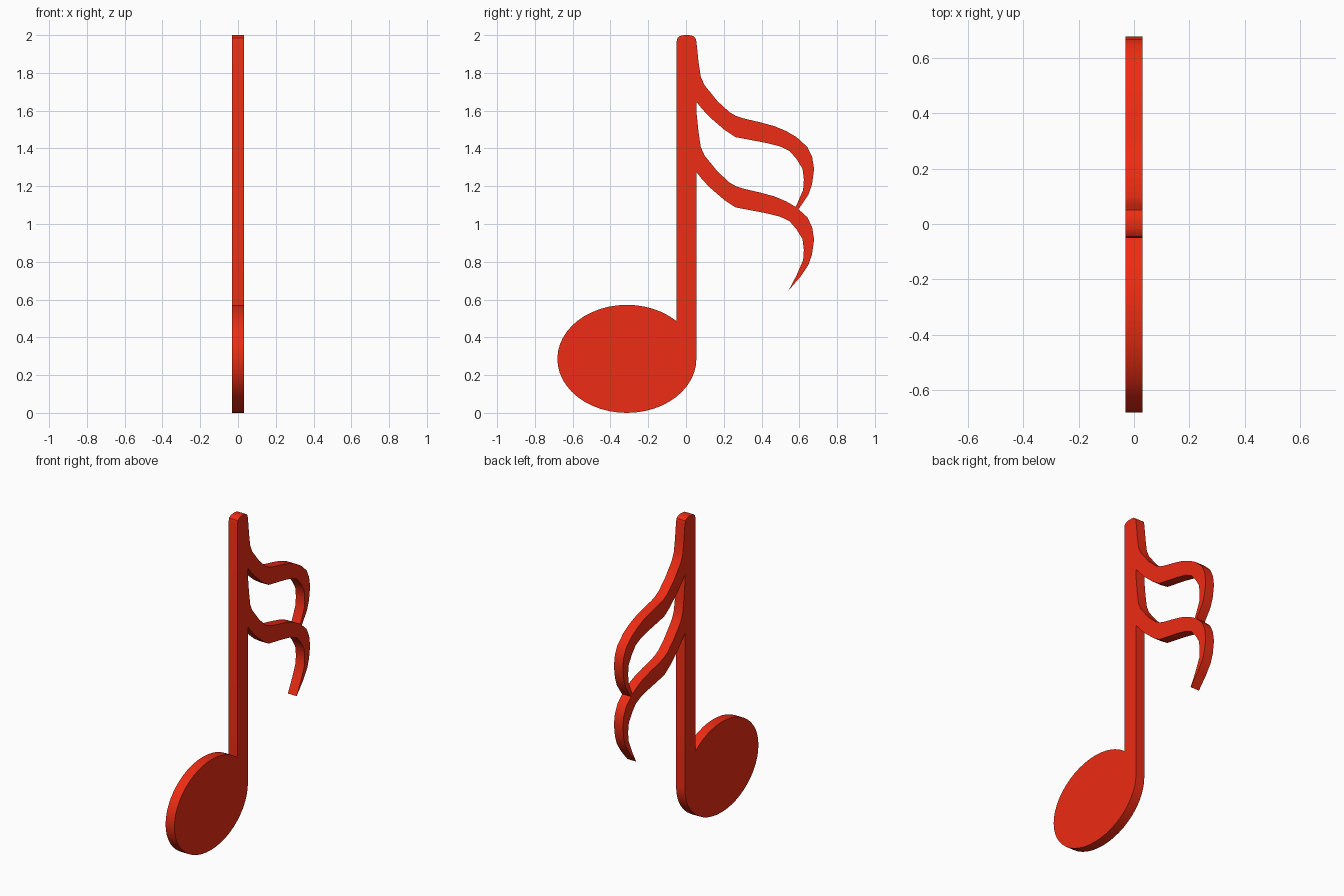
import bpy, bmesh, math

if "Cube" in bpy.data.objects:
    bpy.data.objects.remove(bpy.data.objects["Cube"])

HALF = 0.031  # half thickness of the plate

red = bpy.data.materials.new("red")
red.diffuse_color = (0.85, 0.025, 0.007, 1)
red.use_nodes = True
red.node_tree.nodes["Principled BSDF"].inputs["Base Color"].default_value = red.diffuse_color


def plate(name, outline):
    """Extrude a closed (y, z) outline along x."""
    bm = bmesh.new()
    face = bm.faces.new([bm.verts.new((-HALF, y, z)) for y, z in outline])
    ext = bmesh.ops.extrude_face_region(bm, geom=[face])
    verts = [g for g in ext["geom"] if isinstance(g, bmesh.types.BMVert)]
    bmesh.ops.translate(bm, verts=verts, vec=(2 * HALF, 0, 0))
    bmesh.ops.recalc_face_normals(bm, faces=bm.faces)
    mesh = bpy.data.meshes.new(name)
    bm.to_mesh(mesh)
    bm.free()
    mesh.materials.append(red)
    obj = bpy.data.objects.new(name, mesh)
    bpy.context.collection.objects.link(obj)
    bpy.ops.object.select_all(action='DESELECT')
    obj.select_set(True)
    bpy.context.view_layer.objects.active = obj
    bpy.ops.object.shade_smooth_by_angle(angle=math.radians(30))
    return obj


# Oval note head
N = 48
plate("note_head", [(-0.313 + 0.368 * math.cos(2 * math.pi * i / N),
                     0.286 + 0.286 * math.sin(2 * math.pi * i / N)) for i in range(N)])

# Stem with softened top corners
plate("stem", [(-0.05, 0.286), (0.055, 0.286), (0.055, 1.965), (0.05, 1.985),
               (0.036, 1.996), (0.015, 2.0), (-0.01, 2.0), (-0.031, 1.996),
               (-0.045, 1.985), (-0.05, 1.965)])

# Curled flag: outer edge down to the tip, then back along the inner edge
flag = [(0.055, 1.965), (0.06, 1.92), (0.066, 1.86), (0.078, 1.78), (0.098, 1.735),
        (0.167, 1.65), (0.23, 1.592), (0.265, 1.572), (0.30, 1.56), (0.39, 1.539),
        (0.468, 1.518), (0.53, 1.492), (0.585, 1.46), (0.643, 1.407), (0.668, 1.354),
        (0.678, 1.29), (0.667, 1.21), (0.648, 1.155), (0.606, 1.093), (0.543, 1.02),
        (0.585, 1.10), (0.62, 1.18), (0.624, 1.235), (0.617, 1.292), (0.585, 1.344),
        (0.548, 1.387), (0.495, 1.412), (0.42, 1.43), (0.262, 1.46), (0.204, 1.498),
        (0.124, 1.567), (0.08, 1.615), (0.055, 1.647)]
for name, drop in (("upper_flag", 0), ("lower_flag", 0.372)):
    plate(name, [(y, z - drop) for y, z in flag])
